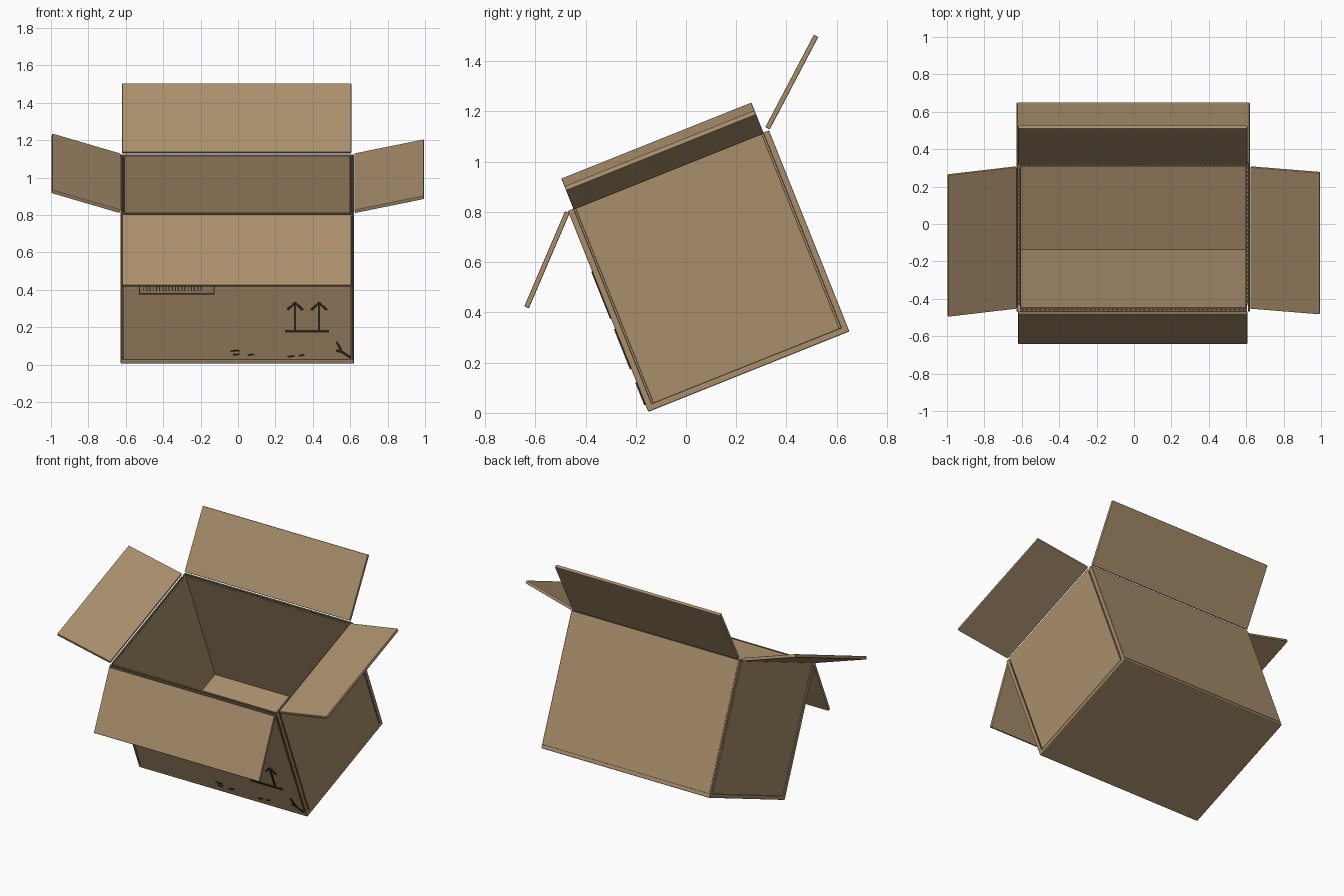
import bpy, bmesh, math
from mathutils import Matrix, Vector

if "Cube" in bpy.data.objects:
    bpy.data.objects.remove(bpy.data.objects["Cube"])

# Whole carton leans forward on its front bottom edge
TILT = Matrix.Translation((-0.004, -0.15, 0.004)) @ Matrix.Rotation(math.radians(21.8), 4, 'X')
HW, D, H = 0.624, 0.862, 0.862      # half width, depth, height
WALL, LINER, BASE = 0.025, 0.007, 0.025


def material(name, rgb):
    m = bpy.data.materials.new(name)
    m.diffuse_color = (*rgb, 1)
    m.use_nodes = True
    m.node_tree.nodes["Principled BSDF"].inputs["Base Color"].default_value = m.diffuse_color
    return m


CARD = material("cardboard", (0.40, 0.275, 0.15))
INK = material("dark_ink", (0.035, 0.025, 0.016))


def finish(name, bm, mat, bevel=0.0):
    bmesh.ops.recalc_face_normals(bm, faces=bm.faces)
    me = bpy.data.meshes.new(name)
    bm.to_mesh(me)
    bm.free()
    me.materials.append(mat)
    ob = bpy.data.objects.new(name, me)
    ob.matrix_world = TILT
    bpy.context.collection.objects.link(ob)
    if bevel:
        mod = ob.modifiers.new("soft_edges", 'BEVEL')
        mod.width, mod.segments = bevel, 2
    return ob


def add_box(bm, lo, hi, xf=Matrix()):
    lo, hi = Vector(lo), Vector(hi)
    bmesh.ops.create_cube(bm, size=1, matrix=xf @ Matrix.Translation((lo + hi) / 2)
                          @ Matrix.Diagonal((*(hi - lo), 1)))


def box(name, lo, hi, mat=CARD, bevel=0.0, xf=Matrix()):
    bm = bmesh.new()
    add_box(bm, lo, hi, xf)
    return finish(name, bm, mat, bevel)


# Base
box("base", (-HW, 0, 0), (HW, D, BASE), bevel=0.005)

# Walls: outer panel and inner liner, with gaps beside the corner posts
G = 0.016
box("front_panel", (-HW + G, 0, BASE), (HW - G, LINER, H), bevel=0.002)
box("back_panel", (-HW + 0.008, D - LINER, BASE), (HW - 0.008, D, H))
I = WALL - LINER
box("front_liner", (-HW + I, I, BASE), (HW - I, WALL, H))
box("back_liner", (-HW + I, D - WALL, BASE), (HW - I, D - I, H))
for s, side in ((-1, "left"), (1, "right")):
    a, b = sorted((s * HW, s * (HW - LINER)))
    box(side + "_panel", (a, 0.032, BASE), (b, D - 0.032, H), bevel=0.002)
    a, b = sorted((s * (HW - I), s * (HW - WALL)))
    box(side + "_liner", (a, I, BASE), (b, D - I, H))
    # Corner posts
    a, b = sorted((s * HW, s * (HW - 0.010)))
    for end, y in (("front", 0), ("back", D - WALL)):
        box(f"{side}_{end}_corner", (a, y, BASE - 0.01), (b, y + WALL, H), bevel=0.004)


# Wavy paper core between the panels
def corrugation(name, start, along, across, length):
    bm = bmesh.new()
    start, along, across = Vector(start), Vector(along), Vector(across)
    n = int(length / 0.012)
    prev = None
    for i in range(n + 1):
        p = start + along * (length * i / n) + across * (LINER if i % 2 else I)
        row = [bm.verts.new((p.x, p.y, z)) for z in (BASE, H - 0.002)]
        if prev:
            bm.faces.new((prev[0], row[0], row[1], prev[1]))
        prev = row
    finish(name, bm, CARD)


corrugation("front_core", (-HW + 0.02, 0, 0), (1, 0, 0), (0, 1, 0), 2 * HW - 0.04)
corrugation("back_core", (-HW + 0.02, D, 0), (1, 0, 0), (0, -1, 0), 2 * HW - 0.04)
corrugation("left_core", (-HW, 0.034, 0), (0, 1, 0), (1, 0, 0), D - 0.068)
corrugation("right_core", (HW, 0.034, 0), (0, 1, 0), (-1, 0, 0), D - 0.068)


# Flaps: boards that start at the hinge and run along local +x
def flap(name, hinge, heading, rise, length, width):
    xf = (Matrix.Translation(hinge) @ Matrix.Rotation(math.radians(heading), 4, 'Z')
          @ Matrix.Rotation(math.radians(-rise), 4, 'Y'))
    box(name, (0, -width / 2, -0.010), (length, width / 2, 0.010), bevel=0.004, xf=xf)


flap("front_flap", (-0.003, -0.004, H - 0.004), -90, -45, 0.412, 1.225)
flap("back_flap", (-0.003, D - 0.002, H + 0.010), 90, 40.5, 0.416, 1.225)
flap("left_flap", (-HW - 0.003, D / 2, H + 0.006), 180, 17.5, 0.382, 0.815)
flap("right_flap", (HW + 0.003, D / 2, H + 0.006), 0, 12.3, 0.380, 0.815)


# Printed marks: thin strips on the front face, given as x, height pairs
def strips(name, lines, width=0.010, mat=INK, depth=0.005):
    bm = bmesh.new()
    for x0, z0, x1, z1 in lines:
        dx, dz = x1 - x0, z1 - z0
        xf = (Matrix.Translation(((x0 + x1) / 2, 0, (z0 + z1) / 2))
              @ Matrix.Rotation(-math.atan2(dz, dx), 4, 'Y'))
        half = math.hypot(dx, dz) / 2
        add_box(bm, (-half, -depth, -width / 2), (half, 0.001, width / 2), xf)
    finish(name, bm, mat)


# Two upward arrows on a ground line
arrows = [(0.254, 0.19, 0.49, 0.19)]
for x in (0.309, 0.437):
    arrows += [(x, 0.19, x, 0.35), (x, 0.352, x - 0.04, 0.312), (x, 0.352, x + 0.04, 0.312)]
strips("up_arrows", arrows, 0.012)

# Bar label: outline and bars
x0, x1, z0, z1 = -0.522, -0.124, 0.402, 0.60
strips("label_frame", [(x0, z0, x1, z0), (x0, z1, x1, z1), (x0, z0, x0, z1), (x1, z0, x1, z1)],
       0.004, depth=0.004)
strips("label_bars", [(-0.50 + 0.017 * i, 0.42, -0.50 + 0.017 * i, 0.56) for i in range(19)],
       0.005, depth=0.004)

# Small scuffs and a torn corner crease
strips("scuffs", [(-0.035, 0.074, 0.015, 0.078), (-0.022, 0.052, 0.012, 0.056),
                  (0.056, 0.050, 0.092, 0.055), (0.27, 0.042, 0.305, 0.046),
                  (0.33, 0.048, 0.36, 0.052)], 0.007)
strips("corner_crease", [(0.532, 0.125, 0.557, 0.075), (0.53, 0.078, 0.566, 0.066),
                         (0.555, 0.072, 0.607, 0.035)], 0.011)
